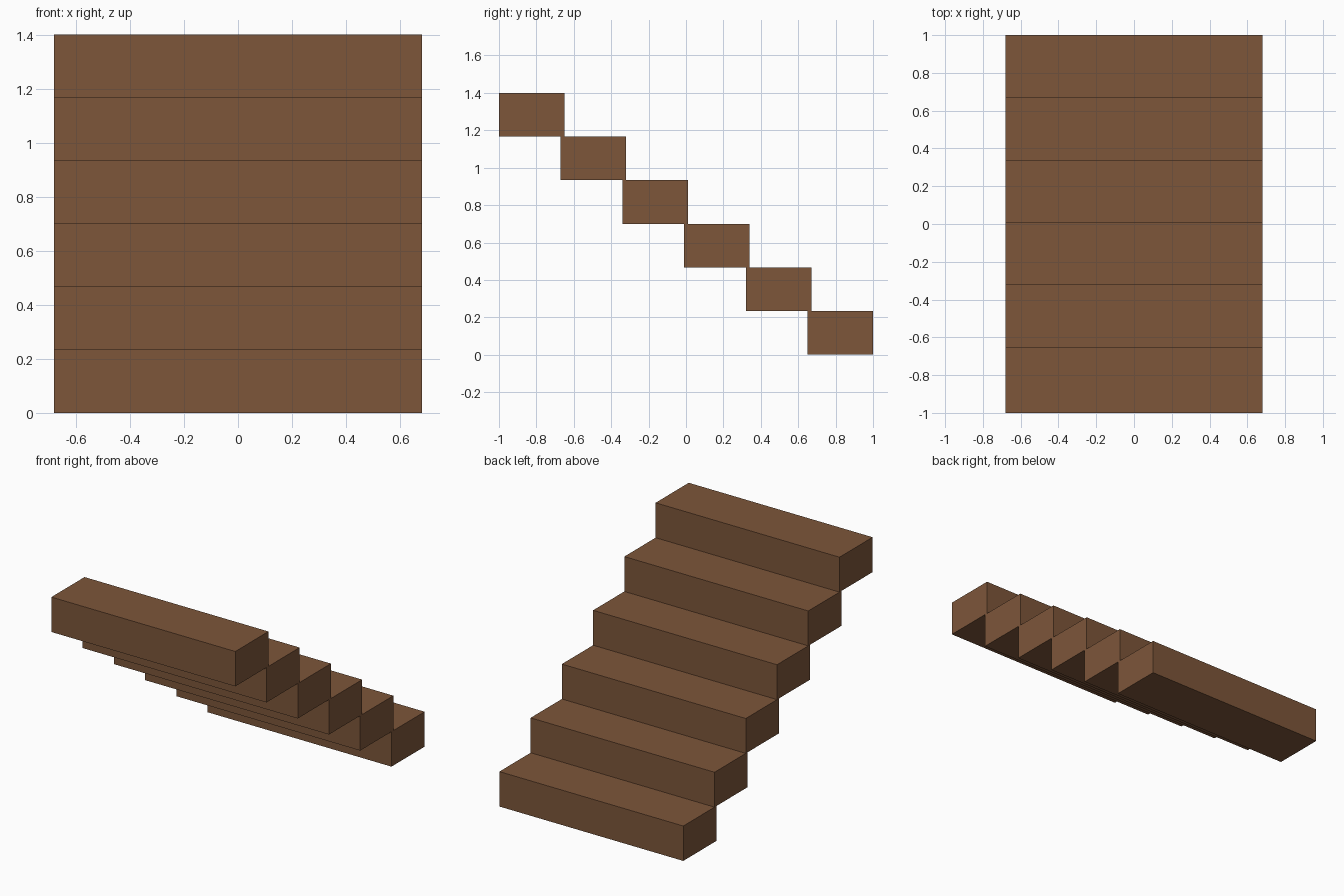
import bpy

cube = bpy.data.objects.get("Cube")
if cube:
    bpy.data.objects.remove(cube, do_unlink=True)

# Brown wood
wood = bpy.data.materials.new("brown_wood")
wood.use_nodes = True
color = (0.205, 0.093, 0.042, 1.0)
wood.diffuse_color = color
wood.node_tree.nodes["Principled BSDF"].inputs["Base Color"].default_value = color

STEPS = 6
WIDTH, DEPTH, TOTAL_HEIGHT = 1.36, 0.35, 1.4
RISE = TOTAL_HEIGHT / STEPS
RUN = (2.0 - DEPTH) / (STEPS - 1)


def add_step(index):
    """Solid block step; steps climb from the back towards the front."""
    y = 1.0 - DEPTH / 2 - index * RUN
    z = (index + 0.5) * RISE
    bpy.ops.mesh.primitive_cube_add(size=1, location=(0, y, z))
    step = bpy.context.object
    step.name = f"step_{index + 1}"
    step.scale = (WIDTH, DEPTH, RISE)
    bpy.ops.object.transform_apply(location=False, rotation=False, scale=True)
    step.data.materials.append(wood)


# Staircase
for i in range(STEPS):
    add_step(i)
